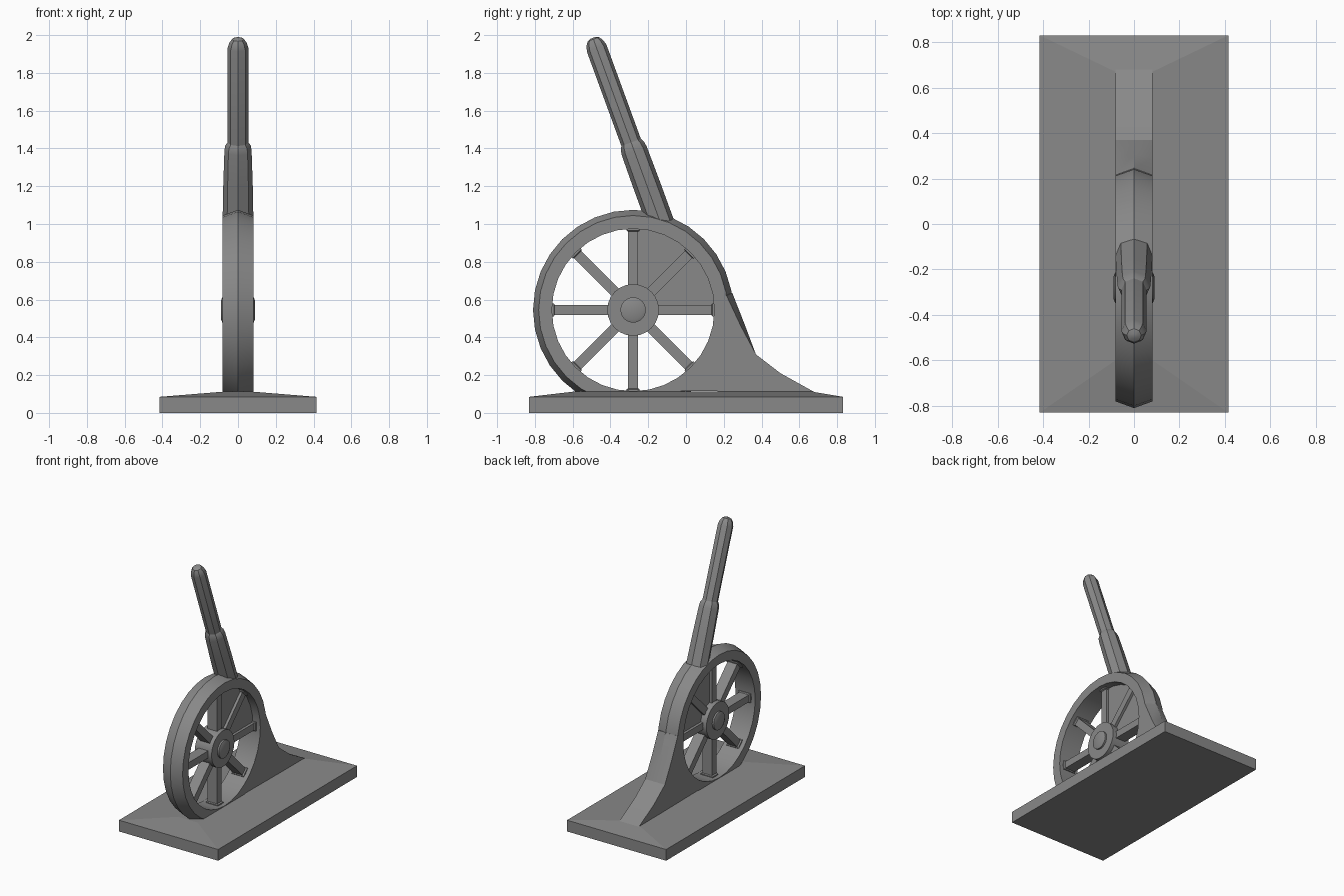
import bpy, bmesh
from math import sin, cos, pi, radians, atan2
from mathutils import Vector, Matrix

if "Cube" in bpy.data.objects:
    bpy.data.objects.remove(bpy.data.objects["Cube"])

grey = bpy.data.materials.new("stone_grey")
grey.use_nodes = True
tone = (0.25, 0.25, 0.25, 1)
grey.diffuse_color = tone
grey.node_tree.nodes["Principled BSDF"].inputs["Base Color"].default_value = tone

CY, CZ = -0.28, 0.545          # wheel centre
HALF = 0.082                   # half width of the rim
RIM_IN, RIM_SIDE, RIM_CREST = 0.43, 0.50, 0.53


def on_wheel(angle, r, x=0.0):
    return Vector((x, CY + r * cos(angle), CZ + r * sin(angle)))


def finish(name, bm, smooth=None):
    bmesh.ops.recalc_face_normals(bm, faces=bm.faces)
    mesh = bpy.data.meshes.new(name)
    bm.to_mesh(mesh)
    bm.free()
    ob = bpy.data.objects.new(name, mesh)
    bpy.context.collection.objects.link(ob)
    mesh.materials.append(grey)
    if smooth:
        bpy.ops.object.select_all(action="DESELECT")
        ob.select_set(True)
        bpy.context.view_layer.objects.active = ob
        bpy.ops.object.shade_smooth_by_angle(angle=radians(smooth))
    return ob


def loft(name, rings, closed=False, smooth=None):
    """Join equal rings of points; close the loop or cap both ends."""
    bm = bmesh.new()
    rows = [[bm.verts.new(p) for p in ring] for ring in rings]
    n = len(rows[0])
    pairs = list(zip(rows, rows[1:])) + ([(rows[-1], rows[0])] if closed else [])
    for a, b in pairs:
        for i in range(n):
            j = (i + 1) % n
            bm.faces.new((a[i], a[j], b[j], b[i]))
    if not closed:
        bm.faces.new(rows[0])
        bm.faces.new(rows[-1])
    return finish(name, bm, smooth)


# Base slab with a shallow hipped top
def rect(x, y0, y1, z):
    return [(-x, y0, z), (x, y0, z), (x, y1, z), (-x, y1, z)]


loft("base", [rect(0.415, -0.83, 0.83, 0), rect(0.415, -0.83, 0.83, 0.085),
              rect(HALF, -0.6, 0.67, 0.112)])

# Wheel rim with a pointed outer crest
SEG = 32
rim = [[on_wheel(2 * pi * k / SEG, r, x) for x, r in
        ((-HALF, RIM_IN), (-HALF, RIM_SIDE), (0, RIM_CREST), (HALF, RIM_SIDE), (HALF, RIM_IN))]
       for k in range(SEG)]
loft("wheel_rim", rim, closed=True, smooth=25)

# Trail sweeping from the rim to the base: inner edge follows the rim
outline = [(0.215, 0.62, 0.03), (0.29, 0.46, 0.02), (0.37, 0.31, 0), (0.5, 0.21, 0), (0.68, 0.11, 0)]
trail = []
for i, (y, z, crest) in enumerate(outline):
    a = radians(9 - 69 * i / (len(outline) - 1))
    inner = on_wheel(a, RIM_SIDE - 0.005)
    trail.append([(-HALF, inner.y, inner.z), (-HALF, y, z), (0, y + crest, z + crest / 2),
                  (HALF, y, z), (HALF, inner.y, inner.z)])
loft("trail", trail, smooth=25)

# Thin web filling the upper rear quarter of the wheel
web = [on_wheel(0, 0)] + [on_wheel(pi / 2 * k / 8, RIM_IN + 0.02) for k in range(9)]
loft("web_panel", [[p + Vector((x, 0, 0)) for p in web] for x in (-0.02, 0.02)])


# Eight spokes with flared feet at the rim
def spoke_ring(angle, r, w, t):
    side = Vector((0, -sin(angle), cos(angle)))
    return [on_wheel(angle, r, sx * t) + side * sy * w
            for sx, sy in ((-1, -1), (1, -1), (1, 1), (-1, 1))]


for k in range(8):
    a = k * pi / 4
    loft(f"spoke_{k + 1}", [spoke_ring(a, r, w, t) for r, w, t in
                            ((0.08, 0.027, 0.04), (0.415, 0.027, 0.04),
                             (0.42, 0.034, 0.05), (0.44, 0.034, 0.05))])


# Hub and its protruding axle cap
def disc(r, x, n=24):
    return [on_wheel(2 * pi * k / n, r, x) for k in range(n)]


loft("hub", [disc(0.137, x) for x in (-0.07, 0.07)], smooth=30)
loft("axle_cap", [disc(r, x) for r, x in ((0.05, -0.09), (0.067, -0.083),
                                          (0.067, 0.083), (0.05, 0.09))], smooth=25)

# Leaning octagonal barrel in two stages, each with a rounded end
foot = Vector((0, -0.14, 1.02))
lean = Matrix.Rotation(atan2(0.34, 0.93), 4, "X")


def barrel(name, profile):
    rings = [[foot + lean @ Vector((rx * sin(k * pi / 4), ry * cos(k * pi / 4), h))
              for k in range(8)] for h, rx, ry in profile]
    loft(name, rings, smooth=30)


barrel("lower_barrel", ((-0.02, 0.082, 0.072), (0.2, 0.078, 0.072), (0.39, 0.072, 0.07),
                        (0.42, 0.068, 0.065), (0.44, 0.054, 0.054)))
barrel("upper_barrel", ((0.4, 0.055, 0.055), (0.97, 0.055, 0.055), (1.0, 0.046, 0.046),
                        (1.02, 0.032, 0.032), (1.028, 0.012, 0.012)))
